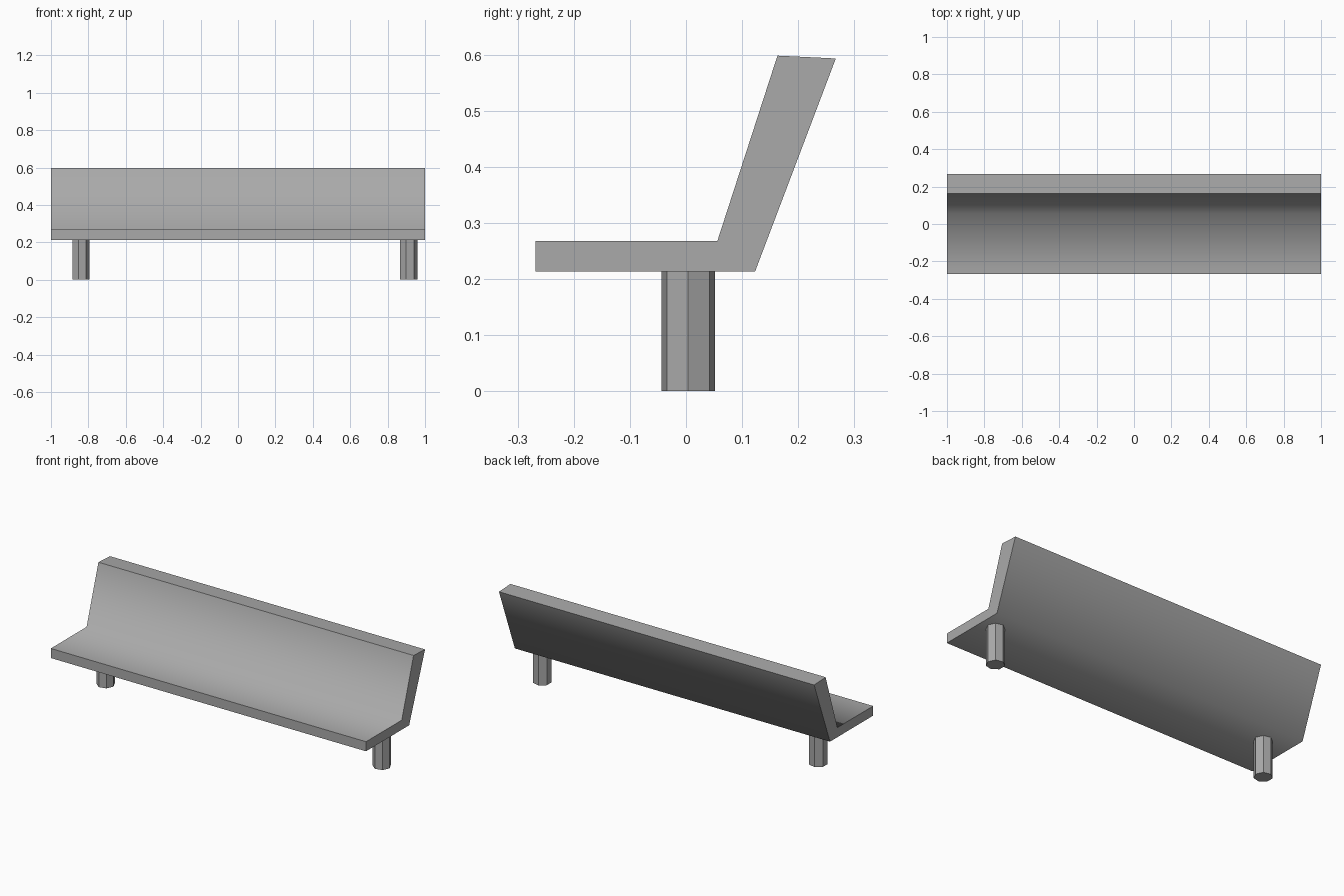
import bpy
import bmesh

cube = bpy.data.objects.get("Cube")
if cube:
    bpy.data.objects.remove(cube, do_unlink=True)

grey = bpy.data.materials.new("plain grey")
grey.use_nodes = True
colour = (0.4, 0.4, 0.4, 1)
grey.diffuse_color = colour
grey.node_tree.nodes["Principled BSDF"].inputs["Base Color"].default_value = colour

SEAT_BOTTOM = 0.213


def add_object(name, bm):
    bmesh.ops.recalc_face_normals(bm, faces=bm.faces)
    mesh = bpy.data.meshes.new(name)
    bm.to_mesh(mesh)
    bm.free()
    mesh.materials.append(grey)
    obj = bpy.data.objects.new(name, mesh)
    bpy.context.collection.objects.link(obj)
    return obj


# Seat and leaning backrest: one side profile (y, z) drawn along x
inner_fold, outer_fold = (0.056, 0.268), (0.123, SEAT_BOTTOM)
profile = [(-0.268, SEAT_BOTTOM), outer_fold, (0.267, 0.593),
           (0.163, 0.598), inner_fold, (-0.268, 0.268)]
bm = bmesh.new()
end = bm.faces.new([bm.verts.new((-1, y, z)) for y, z in profile])
ext = bmesh.ops.extrude_face_region(bm, geom=[end])["geom"]
bmesh.ops.translate(bm, vec=(2, 0, 0),
                    verts=[v for v in ext if isinstance(v, bmesh.types.BMVert)])

# Smooth only across the two long folds; every other edge stays sharp
for face in bm.faces:
    face.smooth = True
for edge in bm.edges:
    a, b = (v.co for v in edge.verts)
    runs_along_x = abs(a.x - b.x) > 1
    at_fold = any(abs(a.y - y) + abs(a.z - z) < 0.001
                  for y, z in (inner_fold, outer_fold))
    edge.smooth = runs_along_x and at_fold
add_object("seat_and_backrest", bm)

# Two seven-sided posts with flat faces
for name, x in (("right_leg", -0.842), ("left_leg", 0.91)):
    bm = bmesh.new()
    bmesh.ops.create_cone(bm, cap_ends=True, segments=7, radius1=0.0488,
                          radius2=0.0488, depth=SEAT_BOTTOM)
    # Turn one corner towards +x
    corner = max(bm.verts, key=lambda v: v.co.y).co.copy()
    if abs(corner.x) < 0.001:
        for v in bm.verts:
            v.co.x, v.co.y = v.co.y, -v.co.x
    leg = add_object(name, bm)
    leg.location = (x, 0.004, SEAT_BOTTOM / 2)
